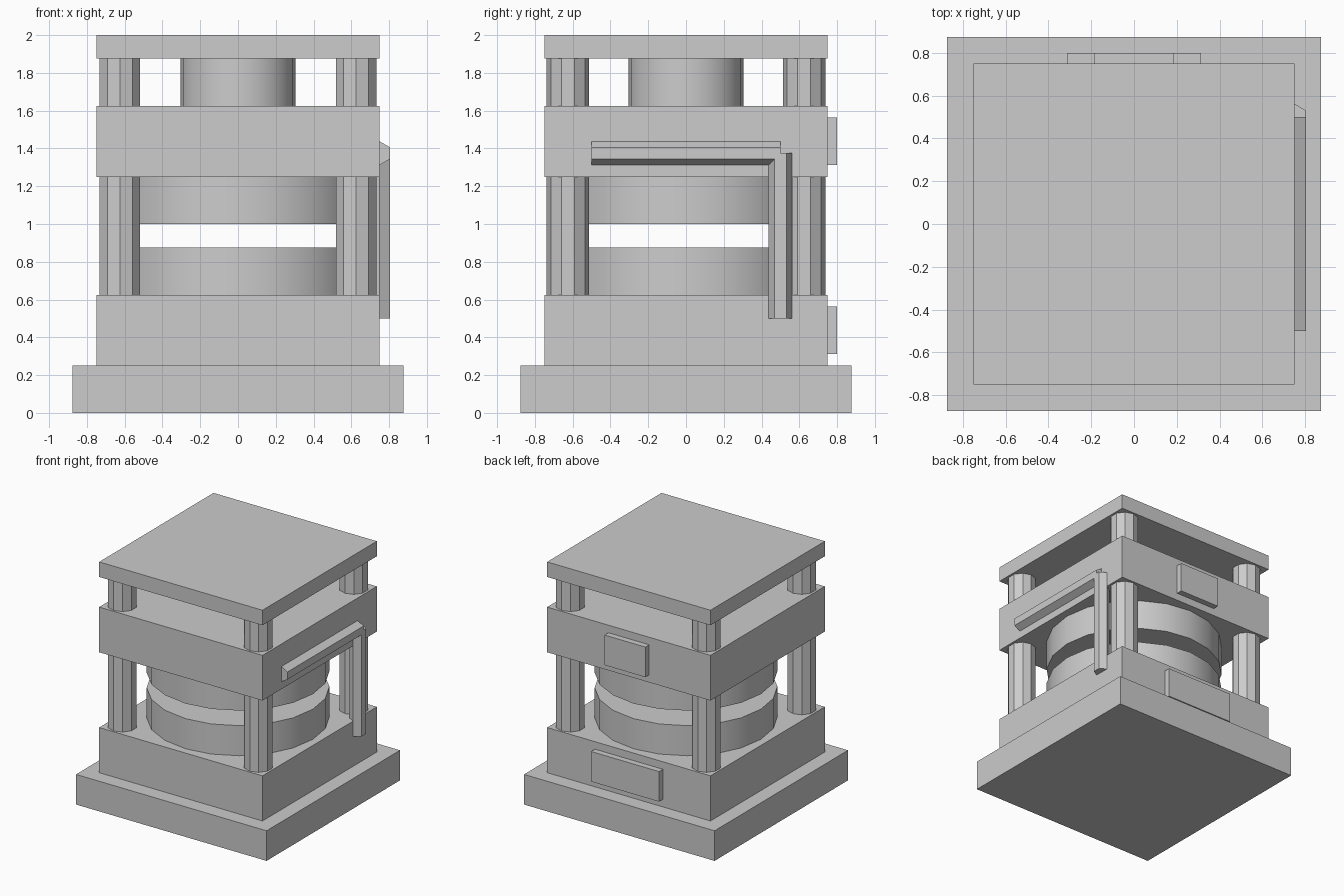
import bpy, bmesh, math
from mathutils import Vector

cube = bpy.data.objects.get("Cube")
if cube:
    bpy.data.objects.remove(cube, do_unlink=True)

GREY = (0.604, 0.604, 0.604, 1)
steel = bpy.data.materials.new("steel grey")
steel.use_nodes = True
steel.diffuse_color = GREY
steel.node_tree.nodes["Principled BSDF"].inputs["Base Color"].default_value = GREY


def finish(name, bm, smooth=False):
    bmesh.ops.recalc_face_normals(bm, faces=bm.faces)
    mesh = bpy.data.meshes.new(name)
    bm.to_mesh(mesh)
    bm.free()
    mesh.materials.append(steel)
    obj = bpy.data.objects.new(name, mesh)
    bpy.context.collection.objects.link(obj)
    if smooth:
        bpy.ops.object.select_all(action='DESELECT')
        obj.select_set(True)
        bpy.context.view_layer.objects.active = obj
        bpy.ops.object.shade_smooth_by_angle(angle=math.radians(30))
    return obj


def box(name, low, high):
    low, high = Vector(low), Vector(high)
    bm = bmesh.new()
    bmesh.ops.create_cube(bm, size=1)
    bmesh.ops.scale(bm, vec=high - low, verts=bm.verts)
    bmesh.ops.translate(bm, vec=(low + high) / 2, verts=bm.verts)
    return finish(name, bm)


def slab(name, half, bottom, top):
    return box(name, (-half, -half, bottom), (half, half, top))


def prism(name, start, end, radius, sides, toward, smooth=False):
    """Regular prism from start to end with one corner pointing toward."""
    start, end = Vector(start), Vector(end)
    u = Vector(toward)
    v = (end - start).normalized().cross(u)
    bm = bmesh.new()
    ring = []
    for i in range(sides):
        a = math.tau * i / sides
        ring.append(bm.verts.new(start + radius * (u * math.cos(a) + v * math.sin(a))))
    face = bm.faces.new(ring)
    out = bmesh.ops.extrude_face_region(bm, geom=[face], use_keep_orig=True)
    moved = [g for g in out["geom"] if isinstance(g, bmesh.types.BMVert)]
    bmesh.ops.translate(bm, vec=end - start, verts=moved)
    return finish(name, bm, smooth)


Y, Z = (0, 1, 0), (0, 0, 1)

# Stacked square blocks
slab("base_plate", 0.875, 0, 0.25)
slab("lower_block", 0.75, 0.25, 0.625)
slab("upper_block", 0.75, 1.25, 1.625)
slab("top_plate", 0.75, 1.875, 2)

# Round dies and piston
prism("lower_die", (0, 0, 0.625), (0, 0, 0.875), 0.6875, 20, Y, True)
prism("upper_die", (0, 0, 1), (0, 0, 1.25), 0.6875, 20, Y, True)
prism("piston", (0, 0, 1.625), (0, 0, 1.875), 0.305, 20, Y, True)

# Corner columns, above and below the upper block
for side, x in (("left", 0.625), ("right", -0.625)):
    for end, y in (("front", -0.625), ("back", 0.625)):
        for level, low, high in (("lower", 0.625, 1.25), ("upper", 1.625, 1.875)):
            prism(f"{level}_{end}_{side}_column", (x, y, low), (x, y, high), 0.1125, 10, Y)

# Angled side pipe
prism("side_pipe_horizontal", (0.75, -0.5, 1.375), (0.75, 0.5, 1.375), 0.0625, 6, Z)
prism("side_pipe_vertical", (0.75, 0.5, 0.5), (0.75, 0.5, 1.375), 0.0625, 6, Y)

# Back panels
box("upper_back_panel", (-0.1875, 0.74, 1.3125), (0.1875, 0.8, 1.5625))
box("lower_back_panel", (-0.3125, 0.74, 0.3125), (0.3125, 0.8, 0.5625))
